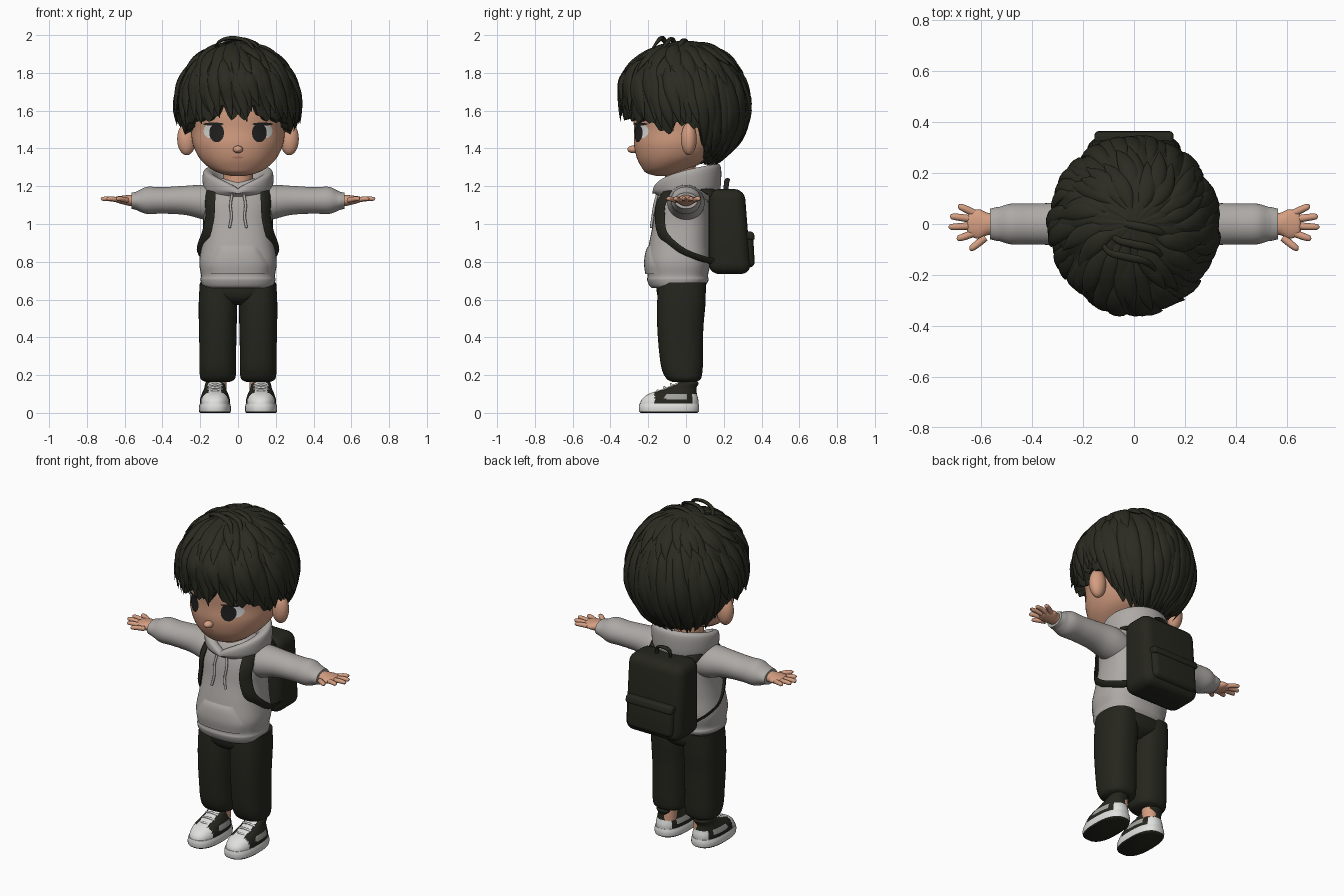
import bpy, bmesh, random
from math import sin, cos, pi, acos, exp, copysign
from mathutils import Vector

random.seed(4)
if "Cube" in bpy.data.objects:
    bpy.data.objects.remove(bpy.data.objects["Cube"])


def material(name, *rgb):
    m = bpy.data.materials.new(name)
    m.use_nodes = True
    m.diffuse_color = (*rgb, 1)
    m.node_tree.nodes["Principled BSDF"].inputs["Base Color"].default_value = (*rgb, 1)
    return m


HAIR = material("hair black", .024, .024, .016)
CLOTH = material("dark cloth", .019, .019, .013)
GREY = material("hoodie grey", .42, .40, .38)
SKIN = material("skin", .66, .34, .22)
LIP = material("lip", .48, .20, .14)
WHITE = material("white", .74, .74, .72)
PANEL = material("shoe panel grey", .36, .36, .34)
EYE = material("eye black", .015, .015, .015)
made = []


def finish(name, bm, mats, rule=None, face=None):
    # Weld, orient, colour by rule and link a mesh
    bmesh.ops.remove_doubles(bm, verts=bm.verts, dist=.0002)
    bmesh.ops.recalc_face_normals(bm, faces=bm.faces)
    if face and sum(f.normal.dot(Vector(face)) for f in bm.faces) < 0:
        bmesh.ops.reverse_faces(bm, faces=bm.faces)
    for f in bm.faces:
        f.smooth = True
        if rule:
            f.material_index = rule(f.calc_center_median())
    me = bpy.data.meshes.new(name)
    bm.to_mesh(me)
    bm.free()
    for m in mats if isinstance(mats, tuple) else (mats,):
        me.materials.append(m)
    ob = bpy.data.objects.new(name, me)
    bpy.context.collection.objects.link(ob)
    made.append(ob)
    return ob


def grid(name, f, nu, nv, mats, closed=True, cap=True, **kw):
    bm = bmesh.new()
    n = nu if closed else nu + 1
    rows = [[bm.verts.new(f(i / nu, j / nv)) for i in range(n)] for j in range(nv + 1)]
    for a, b in zip(rows, rows[1:]):
        for i in range(nu):
            k = (i + 1) % n
            bm.faces.new((a[i], a[k], b[k], b[i]))
    if closed and cap:
        bm.faces.new(rows[0])
        bm.faces.new(rows[-1])
    return finish(name, bm, mats, **kw)


def spline(rows, t):
    # Smooth interpolation through rows of values
    x = min(max(t, 0), 1) * (len(rows) - 1)
    i = min(int(x), len(rows) - 2)
    u = x - i
    p = [rows[min(max(i + k, 0), len(rows) - 1)] for k in (-1, 0, 1, 2)]
    return [b + .5 * u * (c - a + u * (2*a - 5*b + 4*c - d + u * (3 * (b - c) + d - a)))
            for a, b, c, d in zip(*p)]


def oval(u, rx, ry, e):
    c, s = cos(2 * pi * u), sin(2 * pi * u)
    return copysign(abs(c) ** (2 / e), c) * rx, copysign(abs(s) ** (2 / e), s) * ry


def loft(name, rows, mats, e=2.3, cx=0, along_x=0, nu=40, **kw):
    # Rows: height, centre, two radii; along_x = +-1 lays the form sideways
    def f(u, v):
        h, c, ra, rb = spline(rows, v)
        a, b = oval(u, ra, rb, e)
        return (along_x * h, a, c + b) if along_x else (cx + a, c + b, h)
    return grid(name, f, nu, 6 * (len(rows) - 1), mats, **kw)


def front_y(rows, x, z, e):
    h, c, rx, ry = min((spline(rows, i / 400) for i in range(401)), key=lambda r: abs(r[0] - z))
    return c - ry * max(0, 1 - min(1, abs(x / rx)) ** e) ** (1 / e)


def sweep(name, pts, widths, mat, flat=1, centre=(0, 0, -9), nu=10):
    # Tapered strip whose flat side faces away from centre
    rows = [(*p, w) for p, w in zip(pts, widths)]

    def f(u, v):
        x, y, z, w = spline(rows, v)
        p = Vector((x, y, z))
        t = Vector(spline(rows, v + .02)[:3]) - Vector(spline(rows, v - .02)[:3])
        side = t.cross(p - Vector(centre)).normalized()
        up = side.cross(t).normalized()
        return p + w * (side * cos(2 * pi * u) + up * flat * sin(2 * pi * u))
    return grid(name, f, nu, 5 * (len(pts) - 1), mat)


def ellipsoid(name, loc, size, mat):
    bm = bmesh.new()
    bmesh.ops.create_uvsphere(bm, u_segments=28, v_segments=18, radius=1)
    bmesh.ops.scale(bm, vec=size, verts=bm.verts)
    bmesh.ops.translate(bm, vec=loc, verts=bm.verts)
    return finish(name, bm, mat)


def rounded_box(name, lo, hi, bevel, mat, lean=0):
    bm = bmesh.new()
    bmesh.ops.create_cube(bm, size=1)
    for v in bm.verts:
        v.co = [a + (b - a) * (c + .5) for a, b, c in zip(lo, hi, v.co)]
        if v.co.y > hi[1] - .01 and v.co.z > hi[2] - .01:
            v.co.y -= lean
    bmesh.ops.bevel(bm, geom=bm.edges[:], offset=bevel, segments=5, profile=.5, affect='EDGES')
    return finish(name, bm, mat)


# Head, face and neck
head = [(1.255, -.12, .04, .04), (1.27, -.12, .10, .09), (1.30, -.10, .155, .135),
        (1.35, -.06, .205, .20), (1.42, -.03, .238, .245), (1.50, 0, .25, .275),
        (1.60, 0, .26, .28), (1.70, 0, .24, .26), (1.80, 0, .17, .18)]
loft("head", head, SKIN, 2.1, nu=56)
loft("neck", [(1.15, -.02, .09, .09), (1.25, -.03, .08, .08), (1.34, -.03, .085, .085)], SKIN, 2)
ellipsoid("nose", (0, -.28, 1.395), (.026, .03, .02), SKIN)


def patch(name, cx, cz, rx, rz, off, mat):
    def f(u, v):
        x, z = cx + rx * v * cos(2 * pi * u), cz + rz * v * sin(2 * pi * u)
        return x, front_y(head, x, z, 2.1) - off, z
    grid(name, f, 28, 5, mat, cap=False, face=(0, -1, 0))


patch("mouth", 0, 1.352, .03, .005, .003, LIP)
for s, side in ((1, "left"), (-1, "right")):
    patch(side + "_eye_white", s * .145, 1.492, .037, .038, .003, WHITE)
    patch(side + "_iris", s * .113, 1.483, .039, .05, .006, EYE)
    patch(side + "_lash", s * .13, 1.529, .055, .008, .007, EYE)
    ellipsoid(side + "_ear", (s * .272, .015, 1.45), (.05, .042, .086), SKIN)

# Hair shell with a jagged hairline
LINE = [(0, 1.55), (.9, 1.53), (1.25, 1.46), (1.42, 1.52), (1.75, 1.50), (2, 1.36), (2.3, 1.31), (4, 1.31)]


def hairline(th):
    a = abs((th + pi) % (2 * pi) - pi)
    z = next(p[1] + (q[1] - p[1]) * (a - p[0]) / (q[0] - p[0])
             for p, q in zip(LINE, LINE[1:]) if a <= q[0])
    z += .03 * abs((a * 5) % 1 * 2 - 1) + .08 * exp(-((a - .27) / .06) ** 2)
    return acos(max(-.96, (z - 1.63) / .34))


def hair_point(th, ph, k=1):
    k *= 1 + min(1, ph) * (.014 * sin(11 * th + 4 * ph) + .009 * sin(25 * th - 5 * ph))
    x, y, z = .325 * sin(ph) * sin(th), -.335 * sin(ph) * cos(th), .34 * cos(ph)
    y -= .045 * max(0, cos(th)) * sin(ph) * exp(-((z - .17) / .11) ** 2)
    return Vector((x * k, y * k, 1.63 + z * k))


def shell(u, v):
    th, j = 2 * pi * u, round(v * 26)
    return hair_point(th, hairline(th) * min(1, j / 24), {25: .85, 26: .01}.get(j, 1))


grid("hair", shell, 180, 26, HAIR, cap=False)

# Tapered locks from the crown to the hairline, then shorter upper ones
for i in range(78):
    low = i < 48
    th = 2 * pi * (i / 48 if low else i / 30) + random.uniform(-.06, .06)
    a = random.uniform(.6, 1.1) if low else random.uniform(.15, .5)
    b = hairline(th + .2) + random.uniform(-.15, .03) if low else a + random.uniform(.6, .9)
    flick = random.uniform(.015, .07) if low else .025
    pts = [hair_point(th + .25 * t, a + (b - a) * t, .99 + .015 * t + flick * t ** 4)
           for t in (0, .25, .5, .75, 1)]
    sweep("hair_lock", pts, (.008, .03, .036, .025, .002), HAIR, .4, (0, 0, 1.63))
for dx, dy, dz in ((0, 0, 0), (.03, .05, -.005), (.05, .12, -.012)):
    pts = [(-.13, -.06, 1.91), (-.10, -.11, 1.965), (-.03, -.13, 1.985), (.05, -.15, 1.965), (.10, -.2, 1.90)]
    sweep("cowlick", [(x + dx, y + dy, z + dz) for x, y, z in pts],
          (.008, .013, .016, .014, .002), HAIR, .6, (0, 0, 1.63))

# Hoodie body, hood, front pocket and cords
torso = [(.66, -.045, .175, .135), (.675, -.045, .19, .15), (.705, -.043, .198, .163), (.73, -.043, .196, .16),
         (.80, -.04, .205, .17), (.90, -.035, .19, .16), (1.0, -.025, .18, .15), (1.1, -.02, .185, .14),
         (1.17, -.015, .17, .125), (1.22, -.01, .12, .10), (1.24, 0, .09, .085)]
loft("hoodie_body", torso, GREY, 2.5, nu=56)


def hood(u, v):
    th = 2 * pi * u
    rise = abs(sin(th / 2)) ** .8
    rim = 1.18 + .13 * rise
    r, z = spline([(.13, 1.12), (.175, 1.16), (.187, 1.16 + .08 * rise), (.182, rim),
                   (.15, rim + .005), (.115, rim - .03), (.07, 1.15)], v)
    return r * sin(th), .005 - r * cos(th) * .97, z


grid("hood", hood, 64, 24, GREY)


def pocket(u, v):
    z = .735 + .15 * v
    x = (2 * u - 1) * (.165 if v < .3 else .165 - .1 * (v - .3))
    return x, front_y(torso, x, z, 2.5) - .012 * (1 - (2 * u - 1) ** 8) * (1 - v ** 10), z


grid("hoodie_pocket", pocket, 24, 12, GREY, closed=False, face=(0, -1, 0))

hand_tips = [(.69, .07), (.72, .03), (.725, -.012), (.695, -.058), (.645, -.098)]
for s, side in ((1, "left"), (-1, "right")):
    sweep(side + "_cord", [(s * x, front_y(torso, x, z, 2.5) - .008, z)
                           for x, z in ((.03, 1.16), (.04, 1.10), (.035, 1.04), (.045, .98))], (.007,) * 4, GREY)

    # Sleeves and hands
    loft(side + "_sleeve", [(.10, 1.10, .095, .09), (.18, 1.115, .098, .092), (.28, 1.125, .085, .077),
                            (.40, 1.125, .08, .07), (.48, 1.125, .08, .072), (.525, 1.123, .068, .055),
                            (.54, 1.123, .066, .048), (.565, 1.123, .06, .042)], GREY, 2, along_x=s)
    loft(side + "_palm", [(.54, 1.123, .042, .03), (.575, 1.125, .044, .029), (.61, 1.127, .058, .023),
                          (.645, 1.13, .045, .015), (.655, 1.13, .025, .007)], SKIN, 2, along_x=s)
    for x, y in hand_tips:
        root = (s * (.585 if y < -.09 else .62), y * .55, 1.125)
        mid = (s * (x * .6 + abs(root[0]) * .4), y * .85, 1.133)
        sweep(side + "_finger", [root, mid, (s * (x - .006), y * .98, 1.133), (s * x, y, 1.132)],
              (.015, .014, .011, .003), SKIN, .9)

    # Trouser legs and ankles
    cx = s * .107
    loft(side + "_trouser_leg", [(.163, -.01, .06, .06), (.18, -.012, .09, .09), (.23, -.02, .097, .108),
                                 (.32, -.026, .097, .116), (.45, -.03, .1, .122), (.58, -.025, .101, .128),
                                 (.69, -.02, .095, .125)], CLOTH, 2.4, cx)
    loft(side + "_ankle", [(.1, .01, .045, .045), (.2, .005, .045, .045)], SKIN, 2, cx)

    # Shoes
    cx = s * .122
    loft(side + "_shoe_sole", [(0, -.09, .078, .15), (.008, -.09, .084, .158), (.03, -.09, .085, .16),
                               (.05, -.09, .08, .156)], (WHITE, CLOTH), 2.5, cx, rule=lambda p: int(p.z < .009))

    def upper_colour(p):
        if p.y < -.165 or (abs(p.x - cx) < .034 and p.y < -.04) or (p.y > .035 and p.z < .1):
            return 0
        return 2 if .07 < p.z < .1 and -.11 < p.y < .01 else 1
    loft(side + "_shoe_upper", [(.04, -.09, .08, .155), (.07, -.085, .079, .15), (.10, -.07, .07, .128),
                                (.13, -.03, .057, .085), (.155, .005, .052, .062), (.165, .01, .046, .052)],
         (WHITE, CLOTH, PANEL), 2.3, cx, nu=64, rule=upper_colour)
    for k in range(3):
        y, z = -.15 + .035 * k, .119 + .017 * k
        sweep(side + "_lace", [(cx - .04, y + .01, z - .012), (cx, y, z), (cx + .04, y + .01, z - .012)],
              (.006,) * 3, WHITE)

    # Backpack straps
    strap = [(.13, .16, 1.15), (.138, .06, 1.205), (.142, -.05, 1.20), (.147, -.127, 1.12), (.15, -.138, 1.03),
             (.172, -.118, .94), (.205, -.03, .865), (.195, .06, .825), (.165, .15, .80)]
    sweep(side + "_strap", [(s * x, y, z) for x, y, z in strap],
          (.036, .036, .036, .036, .036, .032, .022, .02, .02), CLOTH, .3, (0, 0, 1))

loft("trouser_hips", [(.57, -.025, .03, .07), (.60, -.025, .12, .115), (.64, -.025, .185, .13),
                      (.70, -.025, .18, .13)], CLOTH, 2.5)

# Backpack with pocket, flap and handle
rounded_box("backpack", (-.185, .12, .735), (.185, .345, 1.185), .055, CLOTH, .035)
rounded_box("backpack_pocket", (-.15, .28, .77), (.15, .365, .95), .03, CLOTH, .01)
rounded_box("backpack_pocket_flap", (-.155, .28, .915), (.155, .367, .96), .015, CLOTH, .01)
sweep("backpack_handle", [(-.045, .21, 1.17), (-.04, .215, 1.22), (0, .22, 1.235), (.04, .215, 1.22),
                          (.045, .21, 1.17)], (.014,) * 5, CLOTH, .6, (0, .22, 1.1))

# Smooth shading with crisp edges
bpy.ops.object.select_all(action='DESELECT')
for ob in made:
    ob.select_set(True)
bpy.context.view_layer.objects.active = made[0]
bpy.ops.object.shade_smooth_by_angle(angle=.75)
